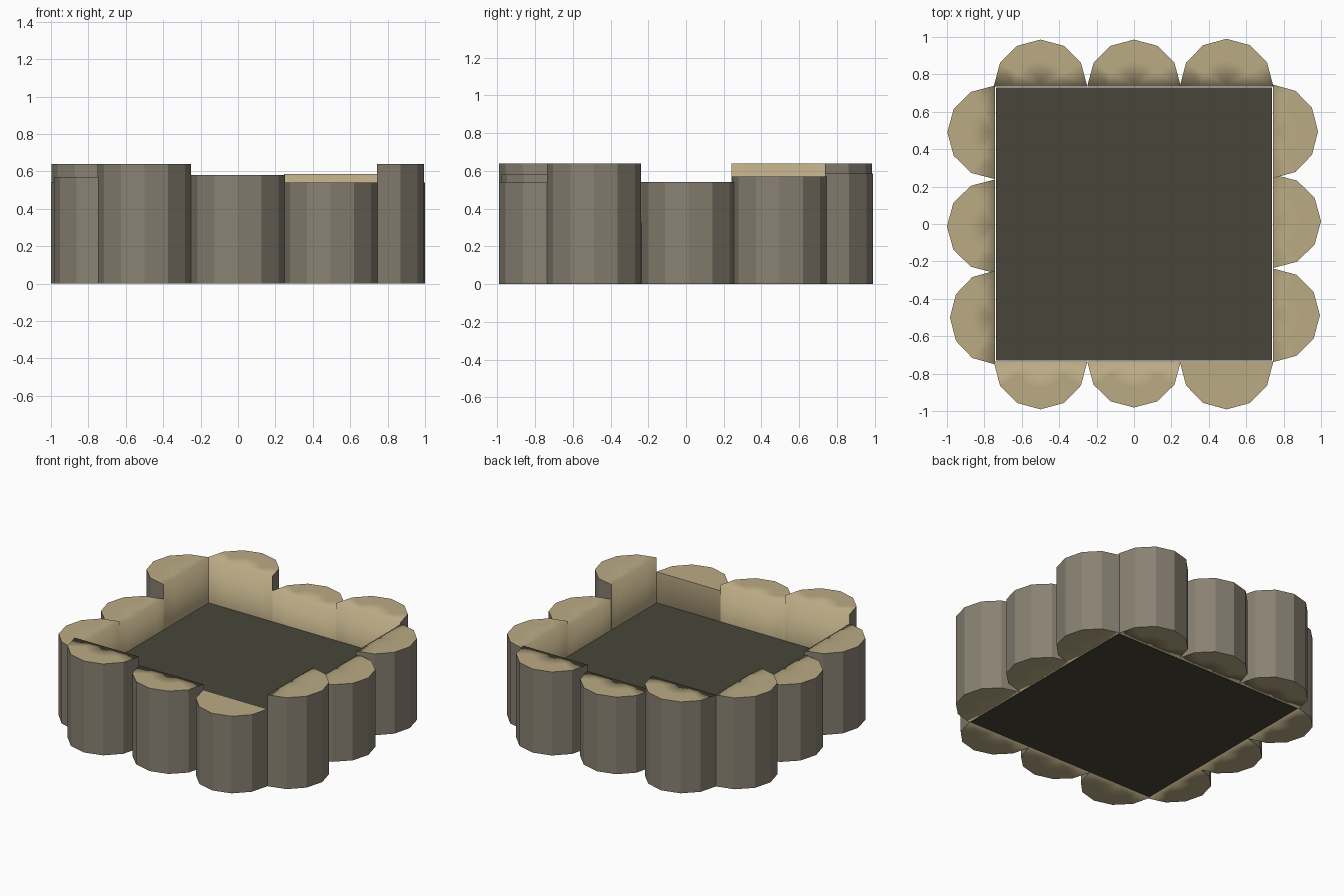
import bpy, bmesh
from math import sin, cos, pi
from mathutils import Vector

cube = bpy.data.objects.get("Cube")
if cube:
    bpy.data.objects.remove(cube, do_unlink=True)


def material(name, rgb):
    m = bpy.data.materials.new(name)
    m.use_nodes = True
    m.diffuse_color = (*rgb, 1)
    m.node_tree.nodes["Principled BSDF"].inputs["Base Color"].default_value = (*rgb, 1)
    return m


bark = material("grey bark", (0.25, 0.22, 0.17))
wood = material("cut wood", (0.50, 0.41, 0.235))
soil = material("dark soil", (0.065, 0.061, 0.041))

IN_X, IN_Y = 0.744, 0.736   # half sizes of the planting bed
STEPS = 6                   # sides on each half log
RADIUS, RING = 0.25, 0.14


def finish(bm, name, mats):
    bmesh.ops.recalc_face_normals(bm, faces=bm.faces[:])
    mesh = bpy.data.meshes.new(name)
    bm.to_mesh(mesh)
    bm.free()
    for m in mats:
        mesh.materials.append(m)
    ob = bpy.data.objects.new(name, mesh)
    bpy.context.collection.objects.link(ob)
    return ob


def half_log(name, origin, out, along, height, depth, flat_top=False):
    """Upright half log: faceted bark, softly shaded cut faces."""
    bm = bmesh.new()

    def arc(r, z):
        pts = []
        for i in range(STEPS + 1):
            a = pi * i / STEPS
            p = origin + along * (r * cos(a)) + out * (r * sin(a) * depth / RADIUS)
            pts.append(bm.verts.new((p.x, p.y, z)))
        return pts

    def face(verts, mat, smooth):
        f = bm.faces.new(verts)
        f.material_index = mat
        f.smooth = smooth

    rims, rows = [], []
    for z in (0, height):
        rim, ring = arc(RADIUS, z), arc(RING, z)
        mid = bm.verts.new((origin.x, origin.y, z))
        soft = not (flat_top and z > 0)
        for i in range(STEPS):
            face((rim[i], rim[i + 1], ring[i + 1], ring[i]), 1, soft)
            face((ring[i], ring[i + 1], mid), 1, soft)
        rims.append(rim)
        rows.append((rim[0], ring[0], mid, ring[-1], rim[-1]))
    # bark facets, then the sawn inner side
    for mat, (low, top) in enumerate((rims, rows)):
        for i in range(len(low) - 1):
            face((low[i], low[i + 1], top[i + 1], top[i]), mat, mat == 1)
    # keep the bark rim crisp
    for e in bm.edges:
        if len({f.material_index for f in e.link_faces}) > 1:
            e.smooth = False
    finish(bm, name, (bark, wood))


# Each side: outward direction, then (position, height, depth) of its logs
X, Y = Vector((1, 0, 0)), Vector((0, 1, 0))
sides = {
    "front": (-Y, X, IN_Y, ((-0.5, 0.64, 0.255), (0, 0.58, 0.245), (0.495, 0.54, 0.255))),
    "back": (Y, X, IN_Y, ((-0.5, 0.64, 0.25), (0, 0.54, 0.25), (0.495, 0.585, 0.254))),
    "left": (X, Y, IN_X, ((-0.488, 0.64, 0.25), (0.015, 0.54, 0.256), (0.495, 0.57, 0.24))),
    "right": (-X, Y, IN_X, ((-0.5, 0.57, 0.24), (-0.012, 0.54, 0.256), (0.49, 0.64, 0.254))),
}
for side, (out, along, inner, logs) in sides.items():
    for n, (pos, height, depth) in enumerate(logs, 1):
        half_log(f"{side}_log_{n}", out * inner + along * pos, out, along,
                 height, depth, side == "front" and n == 3)

# Soil block filling the lower half of the bed
bm = bmesh.new()
bmesh.ops.create_cube(bm, size=1)
bmesh.ops.scale(bm, vec=(2 * IN_X - 0.01, 2 * IN_Y - 0.01, 0.326), verts=bm.verts[:])
bmesh.ops.translate(bm, vec=(0, 0, 0.163), verts=bm.verts[:])
finish(bm, "soil_bed", (soil,))
